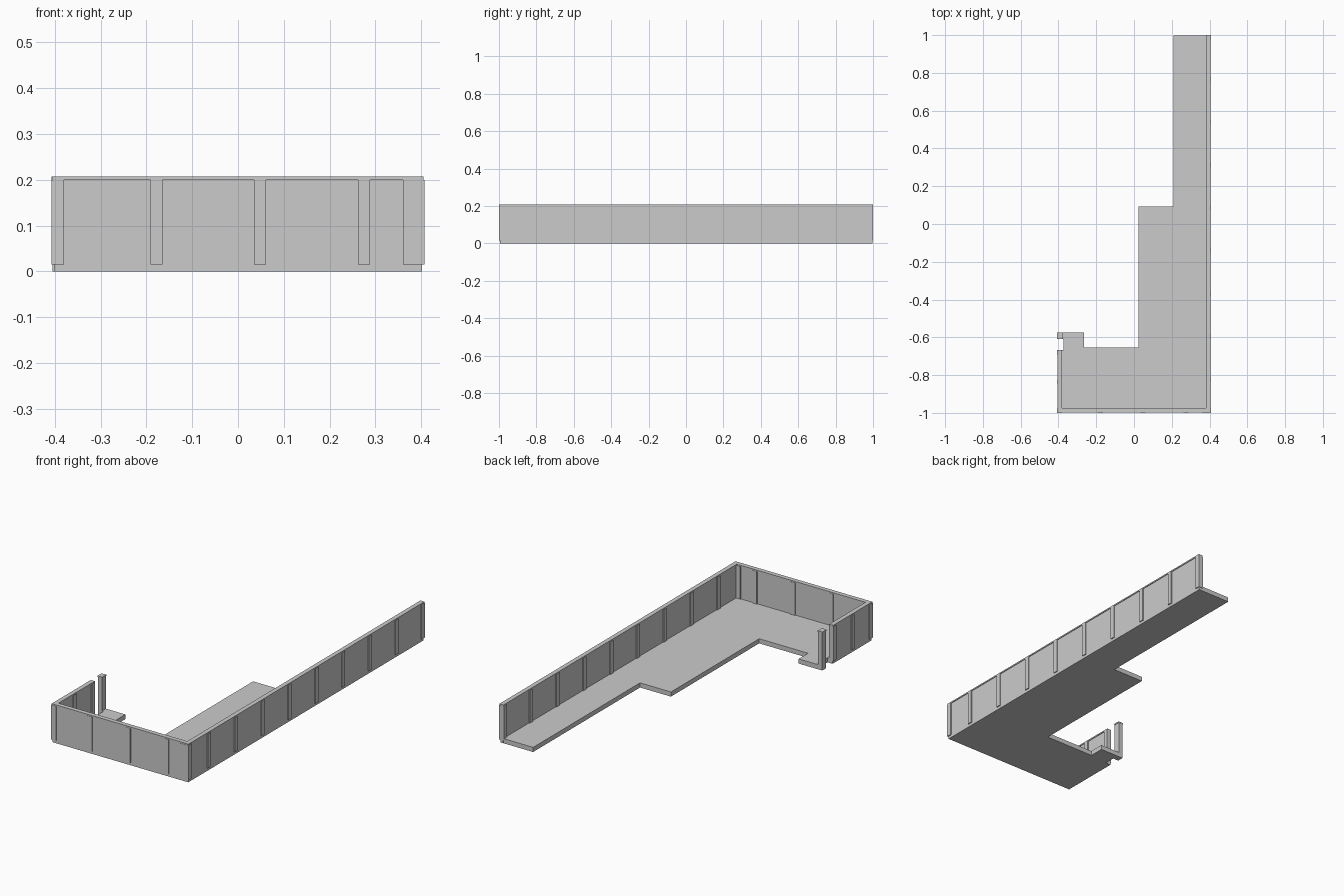
import bpy, bmesh

if "Cube" in bpy.data.objects:
    bpy.data.objects.remove(bpy.data.objects["Cube"])

H = 0.207      # total height
SLAB = 0.025   # floor thickness
CAP = 0.2      # underside of the wall coping


def box(name, x0, x1, y0, y1, z0, z1):
    bm = bmesh.new()
    bmesh.ops.create_cube(bm, size=1)
    for v in bm.verts:
        v.co.x = x1 if v.co.x > 0 else x0
        v.co.y = y1 if v.co.y > 0 else y0
        v.co.z = z1 if v.co.z > 0 else z0
    me = bpy.data.meshes.new(name)
    bm.to_mesh(me)
    bm.free()
    ob = bpy.data.objects.new(name, me)
    bpy.context.collection.objects.link(ob)
    return ob


def prism(name, outline, z0, z1):
    bm = bmesh.new()
    face = bm.faces.new([bm.verts.new((x, y, z0)) for x, y in outline])
    top = bmesh.ops.extrude_face_region(bm, geom=[face])
    for g in top["geom"]:
        if isinstance(g, bmesh.types.BMVert):
            g.co.z = z1
    bmesh.ops.recalc_face_normals(bm, faces=bm.faces)
    me = bpy.data.meshes.new(name)
    bm.to_mesh(me)
    bm.free()
    ob = bpy.data.objects.new(name, me)
    bpy.context.collection.objects.link(ob)
    return ob


# Stepped floor slab with the doorway notch on the left
prism("floor", [
    (0.400, -0.993), (0.400, 0.997), (0.208, 0.997), (0.208, 0.092),
    (0.025, 0.092), (0.025, -0.655), (-0.265, -0.655), (-0.265, -0.575),
    (-0.385, -0.575), (-0.385, -0.608), (-0.372, -0.608), (-0.372, -0.667),
    (-0.400, -0.667), (-0.400, -0.993)], 0, SLAB)

# Wall panels, one continuous U-shaped run, and the slightly wider coping


def wall_run(name, inset, z0, z1):
    ox, oy = 0.407 - inset, -1 + inset
    ix, iy = 0.380 + inset, -0.973 - inset
    end, left = 1 - inset * 0.5, -0.667
    prism(name, [(-ox, oy), (ox, oy), (ox, end), (ix, end),
                 (ix, iy), (-ix, iy), (-ix, left), (-ox, left)], z0, z1)


wall_run("wall_panels", 0.005, 0, CAP)
wall_run("wall_coping", 0.0015, CAP, H)

# Pilasters standing proud on both faces of each wall
W, Z0 = 0.026, 0.015
for i, x in enumerate((-0.178, 0.048, 0.275)):
    box(f"front_pilaster_{i}", x - W / 2, x + W / 2, -1, -0.973, Z0, CAP)
for i in range(8):
    y = -0.822 + i * 0.227
    box(f"right_pilaster_{i}", 0.380, 0.407, y - W / 2, y + W / 2, Z0, CAP)
box("right_end_pilaster", 0.380, 0.407, 1 - W, 1, Z0, CAP)
box("left_pilaster", -0.407, -0.380, -0.848, -0.822, Z0, CAP)
box("left_door_pilaster", -0.407, -0.380, -0.693, -0.667, Z0, CAP)
box("front_left_corner_pilaster", -0.407, -0.380, -1, -0.973, Z0, CAP)
box("front_right_corner_pilaster", 0.360, 0.407, -1, -0.973, Z0, CAP)

# Free-standing door post
box("door_post", -0.405, -0.381, -0.608, -0.575, 0, CAP)
box("door_post_cap", -0.407, -0.379, -0.609, -0.574, CAP, H)
